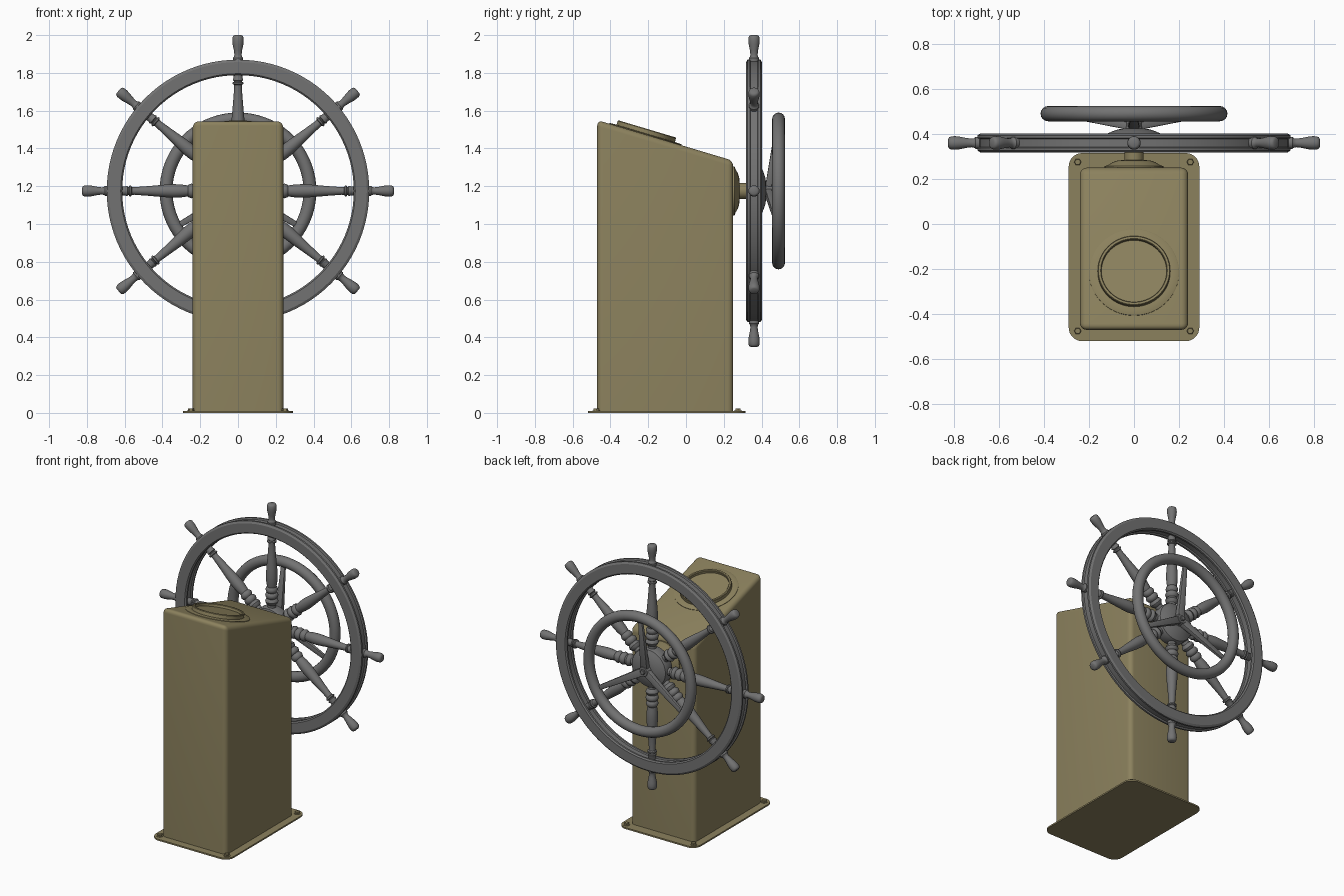
import bpy, bmesh
from math import sin, cos, pi, radians, atan2
from mathutils import Matrix, Vector

if "Cube" in bpy.data.objects:
    bpy.data.objects.remove(bpy.data.objects["Cube"])

WC = Vector((0, 0.36, 1.175))             # wheel centre
AXIS_Y = Matrix.Rotation(-pi / 2, 4, 'X')  # local z -> world +y


def material(name, col):
    m = bpy.data.materials.new(name)
    m.diffuse_color = (*col, 1)
    m.use_nodes = True
    m.node_tree.nodes["Principled BSDF"].inputs["Base Color"].default_value = m.diffuse_color
    return m


OLIVE = material("olive_paint", (0.26, 0.22, 0.11))
GREY = material("grey_metal", (0.17, 0.17, 0.17))


def finish(name, bm, mat, matrix=Matrix(), angle=35):
    bmesh.ops.recalc_face_normals(bm, faces=bm.faces)
    me = bpy.data.meshes.new(name)
    bm.to_mesh(me)
    bm.free()
    me.transform(matrix)
    ob = bpy.data.objects.new(name, me)
    bpy.context.collection.objects.link(ob)
    me.materials.append(mat)
    bpy.ops.object.select_all(action='DESELECT')
    ob.select_set(True)
    bpy.context.view_layer.objects.active = ob
    bpy.ops.object.shade_smooth_by_angle(angle=radians(angle))
    return ob


def lathe(name, profile, mat, matrix=Matrix(), n=32, closed=False, angle=35):
    """Spin (radius, height) points around local z; open profiles get capped."""
    bm = bmesh.new()
    rings = [[bm.verts.new((r * cos(2 * pi * i / n), r * sin(2 * pi * i / n), h))
              for i in range(n)] for r, h in profile]
    pairs = list(zip(rings, rings[1:])) + ([(rings[-1], rings[0])] if closed else [])
    for a, b in pairs:
        for i in range(n):
            j = (i + 1) % n
            bm.faces.new((a[i], a[j], b[j], b[i]))
    if not closed:
        bm.faces.new(rings[0])
        bm.faces.new(rings[-1])
    return finish(name, bm, mat, matrix, angle)


def extrude_outline(pts, vec):
    bm = bmesh.new()
    f = bm.faces.new([bm.verts.new(p) for p in pts])
    new = bmesh.ops.extrude_face_region(bm, geom=[f])["geom"]
    bmesh.ops.translate(bm, vec=vec, verts=[v for v in new if isinstance(v, bmesh.types.BMVert)])
    return bm


# pedestal: side profile with sloped top, rounded edges except at the floor
bm = extrude_outline([(-0.24, -0.47, 0.005), (-0.24, 0.25, 0.005),
                      (-0.24, 0.25, 1.335), (-0.24, -0.47, 1.55)], (0.48, 0, 0))
edges = [e for e in bm.edges if max(v.co.z for v in e.verts) > 0.1]
bmesh.ops.bevel(bm, geom=edges, offset=0.03, segments=5, profile=0.5, affect='EDGES')
finish("pedestal", bm, OLIVE)

# base plate with rounded corners
bm = extrude_outline([(-0.29, -0.52, 0), (0.29, -0.52, 0), (0.29, 0.315, 0),
                      (-0.29, 0.315, 0)], (0, 0, 0.01))
edges = [e for e in bm.edges if abs(e.verts[0].co.z - e.verts[1].co.z) > 0.005]
bmesh.ops.bevel(bm, geom=edges, offset=0.06, segments=8, profile=0.5, affect='EDGES')
finish("base_plate", bm, OLIVE)

# corner bolts: washer and hex head
for x in (-0.25, 0.25):
    for y in (-0.475, 0.275):
        at = Matrix.Translation((x, y, 0.008))
        lathe("bolt_washer", [(0.021, 0), (0.021, 0.005)], OLIVE, at, 16)
        lathe("bolt_head", [(0.016, 0.003), (0.016, 0.014), (0.013, 0.016)], OLIVE, at, 6, angle=20)

# compass bezel on the sloped top
slope = -atan2(0.215, 0.72)
on_top = Matrix.Translation((0, -0.215, 1.55 - 0.255 * 0.215 / 0.72)) @ Matrix.Rotation(slope, 4, 'X')
lathe("compass_flange", [(0.2, -0.01), (0.2, 0.003), (0.197, 0.005), (0.162, 0.006)], OLIVE, on_top, 64)
lathe("compass_ring", [(0.161, 0), (0.161, 0.027), (0.158, 0.031), (0.148, 0.031), (0.145, 0.027),
                       (0.145, 0.012)], OLIVE, on_top, 64)

# shaft and its flange on the back of the pedestal
shaft_m = Matrix.Translation((0, 0, WC.z)) @ AXIS_Y
lathe("shaft_flange", [(0.13, 0.24), (0.13, 0.257), (0.115, 0.262), (0.095, 0.274),
                       (0.075, 0.281), (0.05, 0.284)], OLIVE, shaft_m, 48)
lathe("shaft", [(0.042, 0.25), (0.042, 0.33)], OLIVE, shaft_m)

# large wheel: rim with grooved edges, and hub
wheel_m = Matrix.Translation(WC) @ AXIS_Y
half = [(0.621, 0.018), (0.613, 0.022), (0.613, 0.034), (0.621, 0.042),
        (0.682, 0.042), (0.695, 0.034), (0.695, 0.022), (0.686, 0.018)]
lathe("wheel_rim", half + [(r, -h) for r, h in reversed(half)], GREY, wheel_m, 96, True, 25)
lathe("wheel_hub", [(0.1, -0.042), (0.125, -0.036), (0.13, -0.025), (0.13, 0.025), (0.125, 0.038),
                    (0.1, 0.05), (0.07, 0.06), (0.045, 0.064)], GREY, wheel_m, 48)

# turned spokes with handles
SPOKE = [(0.024, 0.08), (0.026, 0.145), (0.036, 0.155), (0.041, 0.168), (0.036, 0.182), (0.029, 0.187),
         (0.036, 0.194), (0.041, 0.208), (0.036, 0.222), (0.029, 0.227), (0.035, 0.234),
         (0.039, 0.247), (0.034, 0.26), (0.029, 0.266), (0.034, 0.30), (0.036, 0.34), (0.033, 0.39),
         (0.026, 0.47), (0.020, 0.55), (0.021, 0.562), (0.029, 0.566), (0.029, 0.574),
         (0.021, 0.578), (0.021, 0.582), (0.027, 0.586), (0.027, 0.592), (0.023, 0.597), (0.023, 0.62)]
HANDLE = [(0.027, 0.68), (0.027, 0.703), (0.021, 0.71), (0.019, 0.722), (0.022, 0.745), (0.028, 0.775),
          (0.030, 0.795), (0.029, 0.812), (0.025, 0.821), (0.017, 0.825)]
for deg in (0, 40, 90, 140, 180, 220, 270, 320):
    m = Matrix.Translation(WC) @ Matrix.Rotation(radians(90 - deg), 4, 'Y')
    lathe("wheel_spoke", SPOKE, GREY, m, 20, angle=40)
    lathe("wheel_handle", HANDLE, GREY, m, 20, angle=40)

# small wheel behind: round rim, hub and three tapered blades
ring = [(0.381 + 0.034 * cos(2 * pi * i / 16), 0.13 + 0.034 * sin(2 * pi * i / 16)) for i in range(16)]
lathe("small_wheel_rim", ring, GREY, wheel_m, 72, True)
lathe("small_wheel_hub", [(0.042, 0.055), (0.036, 0.07), (0.034, 0.092), (0.03, 0.098)], GREY, wheel_m, 24)
lathe("small_wheel_nut", [(0.018, 0.09), (0.018, 0.104), (0.014, 0.108)], GREY, wheel_m, 6, angle=20)
for k in range(3):
    bm = bmesh.new()
    bmesh.ops.create_cube(bm, size=1)
    for v in bm.verts:
        outer = v.co.z > 0
        sx, sy = (0.03, 0.018) if outer else (0.052, 0.036)
        v.co = (v.co.x * sx, v.co.y * sy + (0.125 if outer else 0.075), 0.365 if outer else 0.01)
    bmesh.ops.bevel(bm, geom=bm.edges[:], offset=0.006, segments=2, profile=0.5, affect='EDGES')
    finish("small_wheel_spoke", bm, GREY,
           Matrix.Translation(WC) @ Matrix.Rotation(k * 2 * pi / 3, 4, 'Y'))
